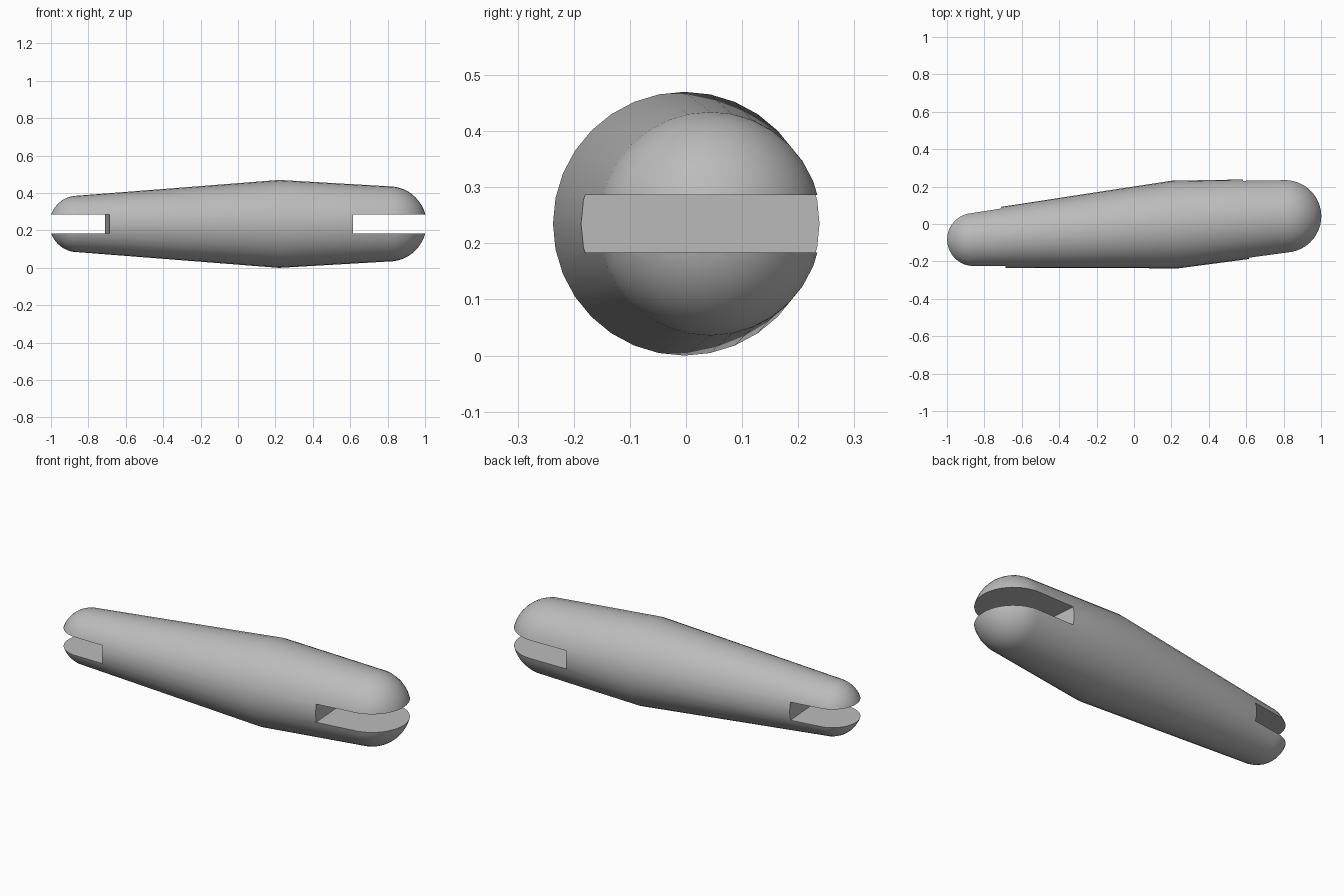
import bpy
import bmesh
from math import atan2, cos, sin, pi
from mathutils import Matrix, Vector

default = bpy.data.objects.get("Cube")
if default:
    bpy.data.objects.remove(default, do_unlink=True)

# Plain grey material
grey = bpy.data.materials.new("Grey")
grey.use_nodes = True
colour = (0.5, 0.5, 0.5, 1)
grey.diffuse_color = colour
grey.node_tree.nodes["Principled BSDF"].inputs["Base Color"].default_value = colour

# Tilted axis, running through both dome centres
HEIGHT = 0.235
small_end = Vector((-0.857, -0.083, HEIGHT))
large_end = Vector((0.807, 0.041, HEIGHT))
axis = large_end - small_end
tilt = Matrix.Rotation(atan2(axis.y, axis.x), 4, "Z")
place = Matrix.Translation(small_end) @ tilt
length = axis.length
SMALL, WIDE, LARGE = 0.151, 0.235, 0.201
SIDES, STEPS = 32, 12


def mesh_object(name, bm):
    bmesh.ops.recalc_face_normals(bm, faces=bm.faces[:])
    mesh = bpy.data.meshes.new(name)
    bm.to_mesh(mesh)
    bm.free()
    mesh.materials.append(grey)
    obj = bpy.data.objects.new(name, mesh)
    bpy.context.collection.objects.link(obj)
    return obj


# Body profile: small dome, widest ring, large dome
angles = [i * pi / 2 / STEPS for i in range(STEPS + 1)]
profile = [(-SMALL * cos(a), SMALL * sin(a)) for a in angles]
profile.append((1.08, WIDE))
profile += [(length + LARGE * sin(a), LARGE * cos(a)) for a in angles]

bm = bmesh.new()
points = [bm.verts.new((x, 0, r)) for x, r in profile]
edges = [bm.edges.new(pair) for pair in zip(points, points[1:])]
bmesh.ops.spin(bm, geom=points + edges, cent=(0, 0, 0), axis=(1, 0, 0),
               angle=2 * pi, steps=SIDES)
bmesh.ops.remove_doubles(bm, verts=bm.verts[:], dist=0.0001)
bmesh.ops.transform(bm, matrix=place, verts=bm.verts[:])
body = mesh_object("slotted_body", bm)

# Flat slots cut square to the axis at both ends
for start, end in ((-0.4, 0.159), (1.46, 2.2)):
    bm = bmesh.new()
    bmesh.ops.create_cube(bm, size=1)
    box = Matrix.Translation(((start + end) / 2, 0, 0)) @ Matrix.Diagonal((end - start, 1, 0.102, 1))
    bmesh.ops.transform(bm, matrix=place @ box, verts=bm.verts[:])
    cutter = mesh_object("slot_cutter", bm)
    cutter.hide_render = True
    cut = body.modifiers.new("slot", "BOOLEAN")
    cut.operation = "DIFFERENCE"
    cut.solver = "EXACT"
    cut.object = cutter
    bpy.context.view_layer.objects.active = body
    bpy.ops.object.modifier_apply(modifier=cut.name)
    bpy.data.objects.remove(cutter, do_unlink=True)

# Smooth shading with crisp slot edges
bpy.ops.object.select_all(action="DESELECT")
body.select_set(True)
bpy.context.view_layer.objects.active = body
bpy.ops.object.shade_smooth_by_angle(angle=pi / 6)
